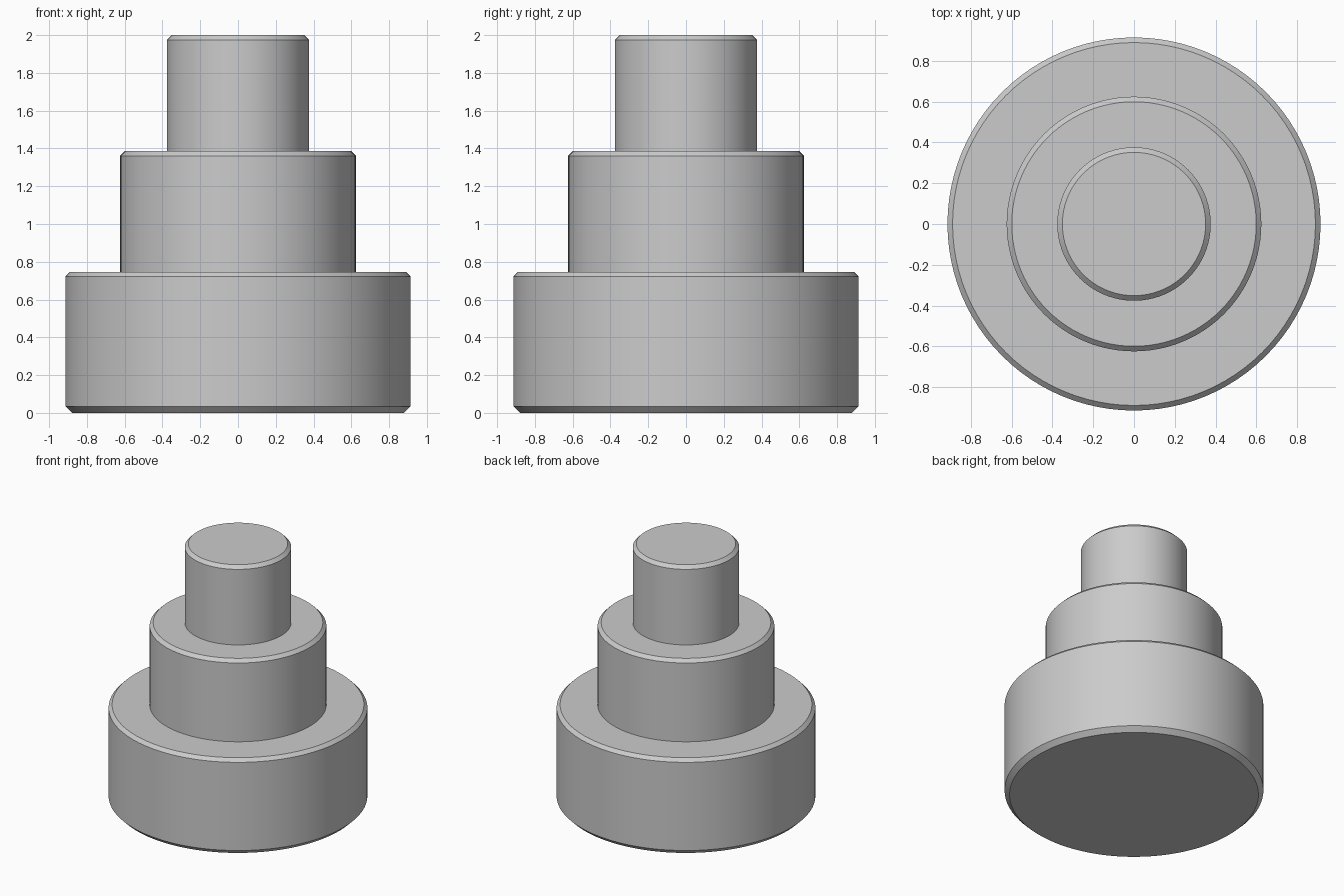
import bpy, bmesh, math
from mathutils import Vector

if "Cube" in bpy.data.objects:
    bpy.data.objects.remove(bpy.data.objects["Cube"])

SEGMENTS = 96
CHAMFER = 0.025
FOOT_CHAMFER = 0.035

# Stacked tiers: (radius, top height)
TIERS = [(0.914, 0.747), (0.624, 1.386), (0.376, 2.0)]

# Half profile from the bottom centre to the top centre
base_r = TIERS[0][0]
profile = [(0, 0), (base_r - FOOT_CHAMFER, 0), (base_r, FOOT_CHAMFER)]
bottom = None
for radius, top in TIERS:
    if bottom is not None:
        profile.append((radius, bottom))
    profile += [(radius, top - CHAMFER), (radius - CHAMFER, top)]
    bottom = top
profile.append((0, bottom))

# Turn the profile around z into one closed stepped body
bm = bmesh.new()
verts = [bm.verts.new((r, 0, z)) for r, z in profile]
edges = [bm.edges.new(pair) for pair in zip(verts, verts[1:])]
bmesh.ops.spin(bm, geom=verts + edges, cent=(0, 0, 0), axis=(0, 0, 1),
               angle=math.tau, steps=SEGMENTS, use_merge=False)
bmesh.ops.remove_doubles(bm, verts=bm.verts, dist=1e-4)
bmesh.ops.recalc_face_normals(bm, faces=bm.faces)

mesh = bpy.data.meshes.new("stepped_body")
bm.to_mesh(mesh)
bm.free()
body = bpy.data.objects.new("stepped_body", mesh)
bpy.context.collection.objects.link(body)

# Smooth walls, crisp steps and chamfers
bpy.context.view_layer.objects.active = body
body.select_set(True)
bpy.ops.object.shade_smooth_by_angle(angle=math.radians(30))
